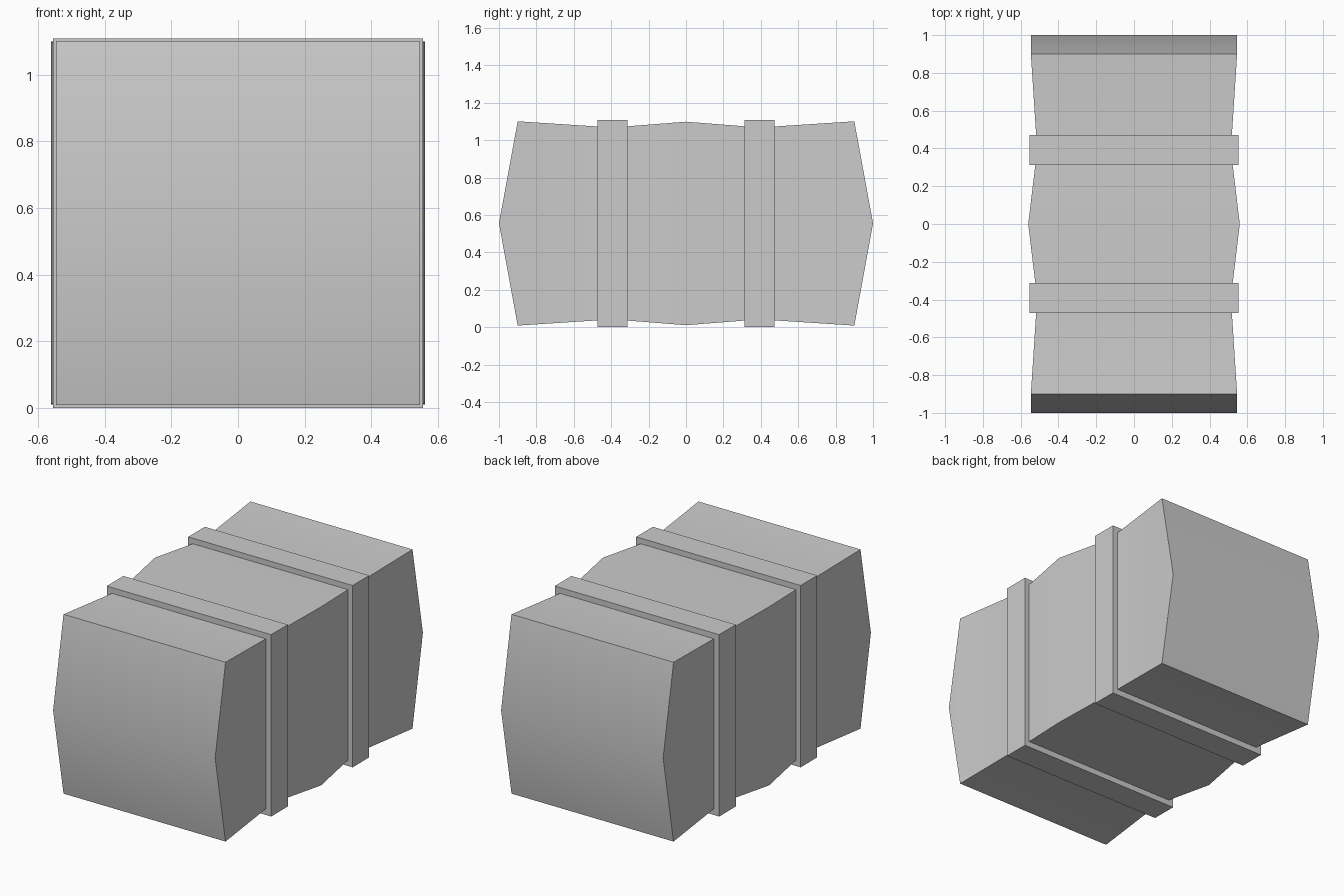
import bpy
import bmesh

if "Cube" in bpy.data.objects:
    bpy.data.objects.remove(bpy.data.objects["Cube"])

MID_Z = 0.555


def add_object(name, bm):
    bmesh.ops.recalc_face_normals(bm, faces=bm.faces[:])
    mesh = bpy.data.meshes.new(name)
    bm.to_mesh(mesh)
    bm.free()
    obj = bpy.data.objects.new(name, mesh)
    bpy.context.collection.objects.link(obj)
    bpy.context.view_layer.objects.active = obj
    obj.select_set(True)
    bpy.ops.object.shade_smooth_by_angle(angle=0.5236)
    obj.select_set(False)
    return obj


# Pinched body: rectangular sections lofted along y (y, half width, half height)
half = [(0.9, 0.546, 0.546), (0.392, 0.513, 0.513)]
sections = [(-y, w, h) for y, w, h in half] + [(0, 0.56, 0.544)] + half[::-1]
bm = bmesh.new()
rings = [[bm.verts.new((sx * w, y, MID_Z + sz * h))
          for sx, sz in ((-1, -1), (1, -1), (1, 1), (-1, 1))]
         for y, w, h in sections]
for a, b in zip(rings, rings[1:]):
    for i in range(4):
        j = (i + 1) % 4
        bm.faces.new((a[i], a[j], b[j], b[i]))

# Shallow ridged ends
for ring, y in ((rings[0], -1), (rings[-1], 1)):
    left, right = [bm.verts.new((s * 0.546, y, MID_Z)) for s in (-1, 1)]
    bm.faces.new((ring[0], ring[1], right, left))
    bm.faces.new((left, right, ring[2], ring[3]))
    bm.faces.new((ring[1], ring[2], right))
    bm.faces.new((ring[3], ring[0], left))
add_object("bale_body", bm)

# Two square straps around the waists
for name, y in (("front_strap", -0.392), ("back_strap", 0.392)):
    bm = bmesh.new()
    bmesh.ops.create_cube(bm, size=1)
    for v in bm.verts:
        v.co = (v.co.x * 1.108, v.co.y * 0.16 + y, v.co.z * 1.108 + 0.554)
    add_object(name, bm)
